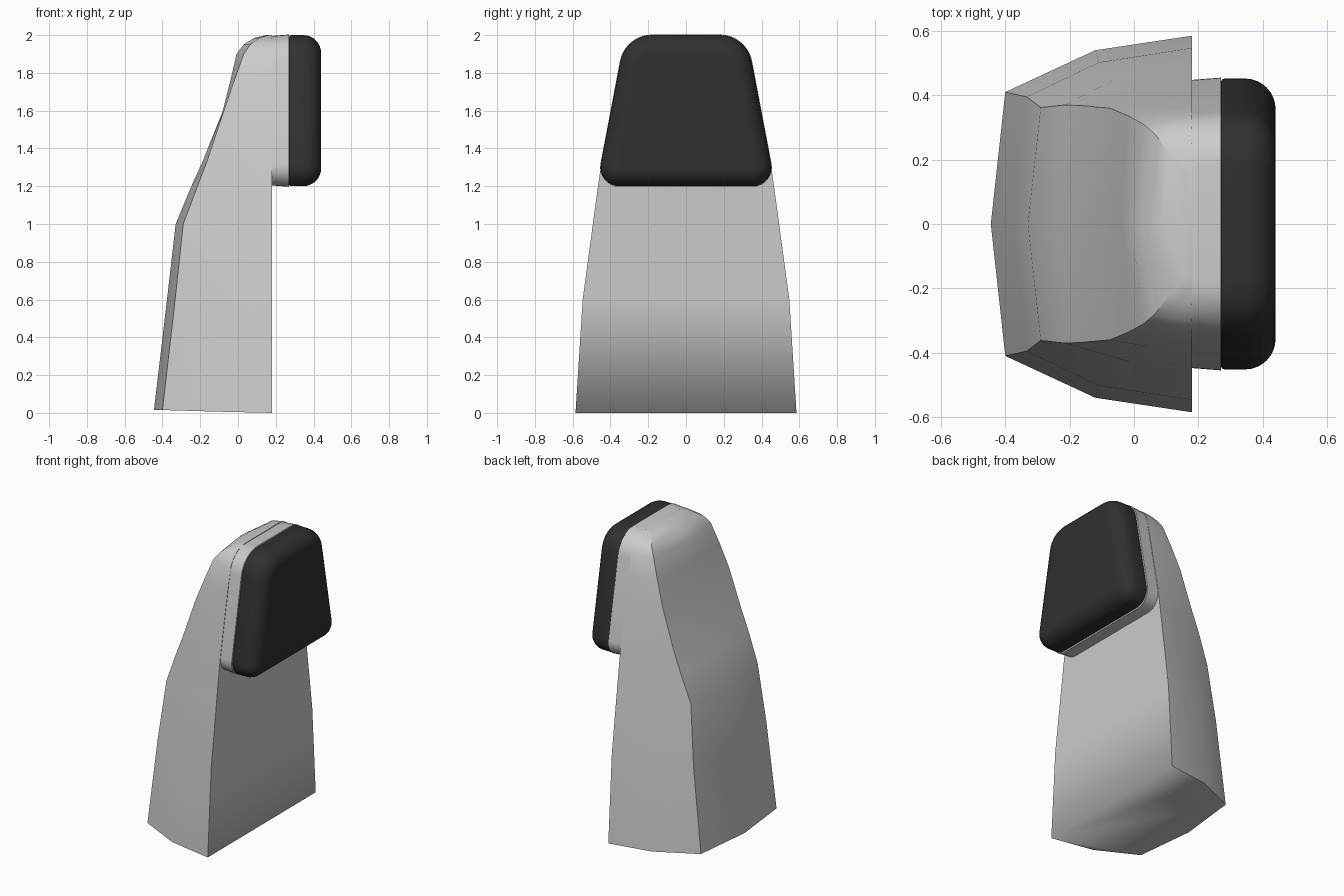
import bpy, bmesh, math

if "Cube" in bpy.data.objects:
    bpy.data.objects.remove(bpy.data.objects["Cube"])


def loft(name, rings, angle=30):
    """Skin a stack of equal-length closed rings and cap both ends."""
    bm = bmesh.new()
    vs = [[bm.verts.new(p) for p in r] for r in rings]
    n = len(vs[0])
    for a, b in zip(vs, vs[1:]):
        for i in range(n):
            j = (i + 1) % n
            bm.faces.new((a[i], a[j], b[j], b[i]))
    bm.faces.new(vs[0])
    bm.faces.new(vs[-1])
    bmesh.ops.recalc_face_normals(bm, faces=bm.faces[:])
    me = bpy.data.meshes.new(name)
    bm.to_mesh(me)
    bm.free()
    ob = bpy.data.objects.new(name, me)
    bpy.context.collection.objects.link(ob)
    bpy.ops.object.select_all(action='DESELECT')
    ob.select_set(True)
    bpy.context.view_layer.objects.active = ob
    bpy.ops.object.shade_smooth_by_angle(angle=math.radians(angle))
    return ob


def outline(x, d):
    """Rounded trapezoid in the y-z plane, shrunk inwards by d."""
    slope = math.radians(10.7)
    half = []
    for cy, cz, r, a0, a1 in ((0.352, 1.30, 0.10, -math.pi / 2, slope),
                              (0.18, 1.83, 0.17, slope, math.pi / 2)):
        for i in range(9):
            a = a0 + (a1 - a0) * i / 8
            half.append((x, cy + (r - d) * math.cos(a), cz + (r - d) * math.sin(a)))
    return half + [(x, -y, z) for x, y, z in reversed(half)]


# tapering body: z, front centre x, corner x/y, side x/y, rear half width
REAR = 0.18
levels = [
    (0.00, -0.445, -0.40, 0.41, -0.12, 0.54, 0.585),
    (0.60, -0.376, -0.333, 0.395, -0.11, 0.502, 0.547),
    (1.00, -0.33, -0.29, 0.362, -0.06, 0.45, 0.493),
    (1.20, -0.247, -0.215, 0.37, 0.0, 0.432, 0.466),
    (1.33, -0.188, -0.165, 0.368, 0.02, 0.42, 0.447),
    (1.60, -0.08, -0.075, 0.36, 0.05, 0.382, 0.396),
    (1.76, -0.04, -0.02, 0.337, 0.08, 0.356, 0.366),
    (1.90, -0.008, 0.03, 0.31, 0.10, 0.325, 0.335),
    (1.95, 0.03, 0.065, 0.28, 0.12, 0.293, 0.30),
    (1.985, 0.085, 0.11, 0.22, 0.14, 0.235, 0.25),
    (2.00, 0.15, 0.16, 0.15, 0.17, 0.165, 0.18),
]
rings = []
for z, xc, xk, yk, xs, ys, yr in levels:
    zf = z if z else 0.015
    half = [(REAR, yr, z), (xs, ys, z if z else 0.007), (xk, yk, zf)]
    rings.append(half + [(xc, 0, zf)] + [(x, -y, h) for x, y, h in reversed(half)])
body = loft("body", rings)

# soft transition between the rear face and the underside
me = body.data
for e in me.edges:
    if all(me.vertices[v].co.z < 0.001 for v in e.vertices):
        e.use_edge_sharp = False

# mounting plate behind the pad
loft("pad_mount", [outline(0.17, 0.005), outline(0.27, -0.003)])

# dark cushioned pad: small front rounding, large outer rounding
x0, x1, r0, r1 = 0.27, 0.44, 0.012, 0.095
pad_rings = []
for i in range(4):
    a = math.pi / 2 * i / 3
    pad_rings.append(outline(x0 + r0 * (1 - math.cos(a)), r0 * (1 - math.sin(a))))
for i in range(9):
    a = math.pi / 2 * i / 8
    pad_rings.append(outline(x1 - r1 + r1 * math.sin(a), r1 * (1 - math.cos(a))))
pad = loft("pad", pad_rings, 40)
mat = bpy.data.materials.new("dark_pad")
mat.diffuse_color = (0.03, 0.03, 0.03, 1)
mat.use_nodes = True
mat.node_tree.nodes["Principled BSDF"].inputs["Base Color"].default_value = mat.diffuse_color
pad.data.materials.append(mat)
